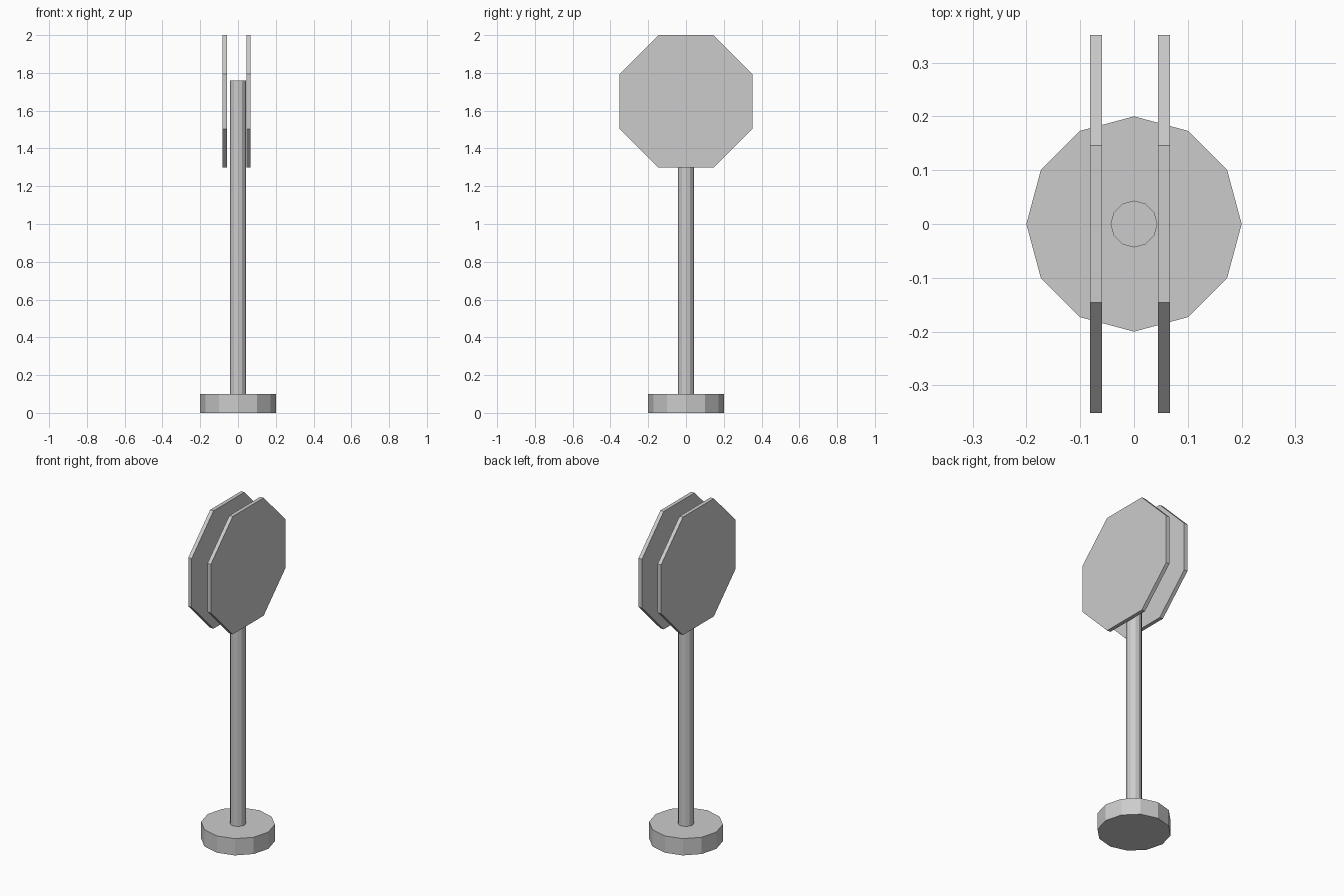
import bpy
from math import radians

if "Cube" in bpy.data.objects:
    bpy.data.objects.remove(bpy.data.objects["Cube"])


def prism(name, sides, radius, depth, location, rotation=(0, 0, 0)):
    """Flat-shaded regular prism with its transform baked into the mesh."""
    bpy.ops.mesh.primitive_cylinder_add(vertices=sides, radius=radius, depth=depth,
                                        location=location, rotation=rotation)
    obj = bpy.context.object
    obj.name = name
    bpy.ops.object.transform_apply(location=False, rotation=True, scale=True)
    return obj


# Round weighted foot
prism("base", 12, 0.2, 0.1, (0, 0, 0.05))

# Upright post
prism("pole", 12, 0.0435, 1.66, (0, 0, 0.93))

# Two octagonal sign plates facing +x and -x, flat edge on top
for name, x in (("left_sign_plate", -0.0705), ("right_sign_plate", 0.056)):
    plate = prism(name, 8, 0.38, 0.0225, (x, 0, 1.649), (0, 0, radians(22.5)))
    plate.rotation_euler = (0, radians(90), 0)
    bpy.ops.object.transform_apply(location=False, rotation=True, scale=True)
